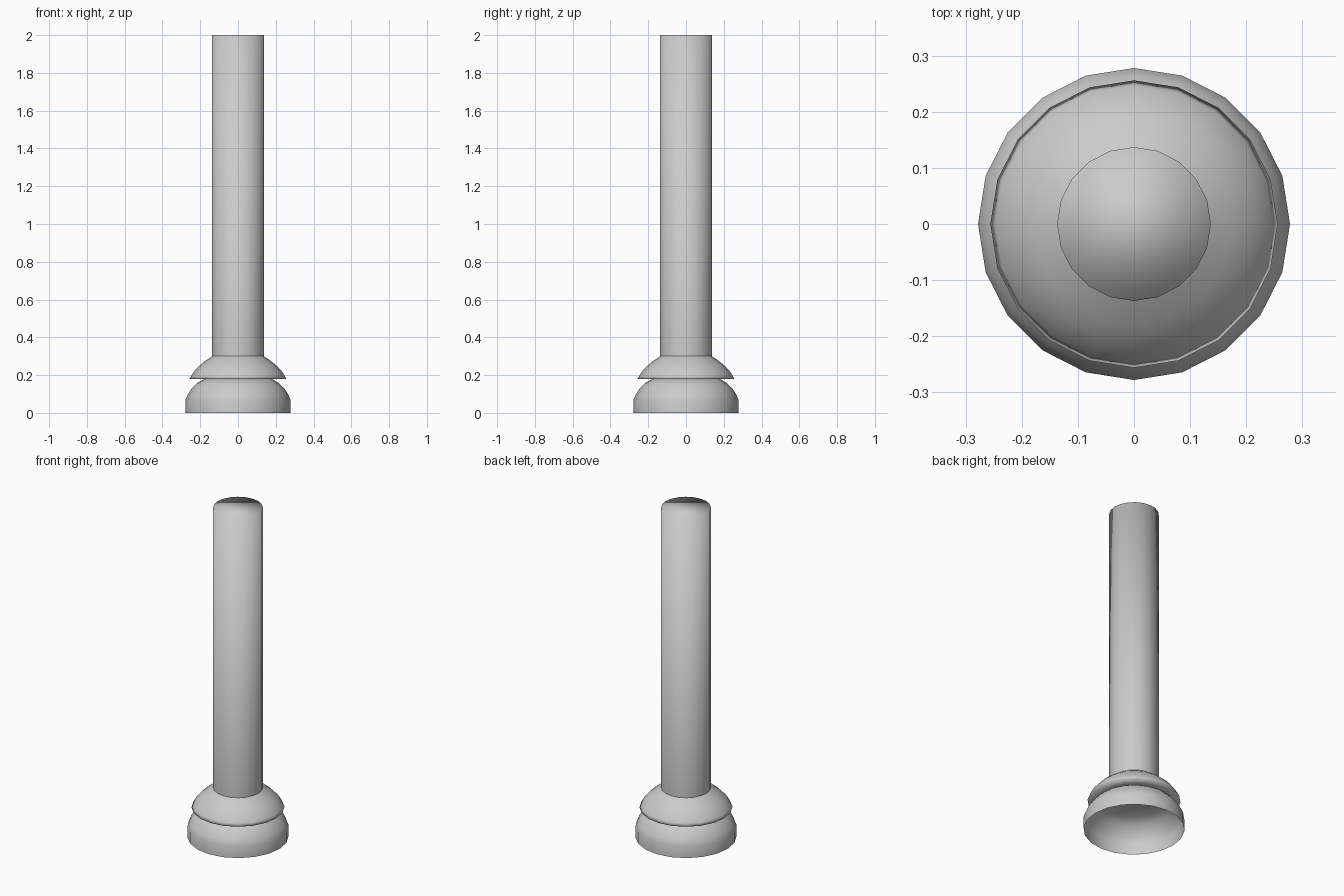
import bpy
import bmesh
from math import cos, sin, pi

SIDES = 20

cube = bpy.data.objects.get("Cube")
if cube:
    bpy.data.objects.remove(cube, do_unlink=True)

stone = bpy.data.materials.new("pale_grey")
stone.use_nodes = True
grey = (0.6, 0.6, 0.6, 1)
stone.diffuse_color = grey
stone.node_tree.nodes["Principled BSDF"].inputs["Base Color"].default_value = grey


def lathe(name, profile, cap_top=False):
    """Turn a bottom-to-top (radius, height) profile around z, smooth shaded."""
    bm = bmesh.new()
    rings = [[bm.verts.new((r * cos(2 * pi * i / SIDES), r * sin(2 * pi * i / SIDES), z))
              for i in range(SIDES)] for r, z in profile]
    for low, high in zip(rings, rings[1:]):
        for i in range(SIDES):
            j = (i + 1) % SIDES
            bm.faces.new((low[i], low[j], high[j], high[i]))
    if cap_top:
        bm.faces.new(rings[-1])
    for face in bm.faces:
        face.smooth = True
    mesh = bpy.data.meshes.new(name)
    bm.to_mesh(mesh)
    bm.free()
    mesh.materials.append(stone)
    obj = bpy.data.objects.new(name, mesh)
    bpy.context.collection.objects.link(obj)
    return obj


# Lower bowl: open underneath, closed above by a hidden ceiling
lathe("lower_base", [(0.278, 0), (0.278, 0.07), (0.265, 0.1), (0.245, 0.13),
                     (0.218, 0.157), (0.18, 0.18)], cap_top=True)

# Upper collar: flat underside, thin lip and rounded shoulder
lathe("upper_collar", [(0.18, 0.18), (0.256, 0.18), (0.247, 0.197), (0.232, 0.22),
                       (0.208, 0.247), (0.178, 0.272), (0.137, 0.3)])

# Plain shaft with a softly shaded flat top
lathe("shaft", [(0.137, 0.3), (0.137, 2)], cap_top=True)
